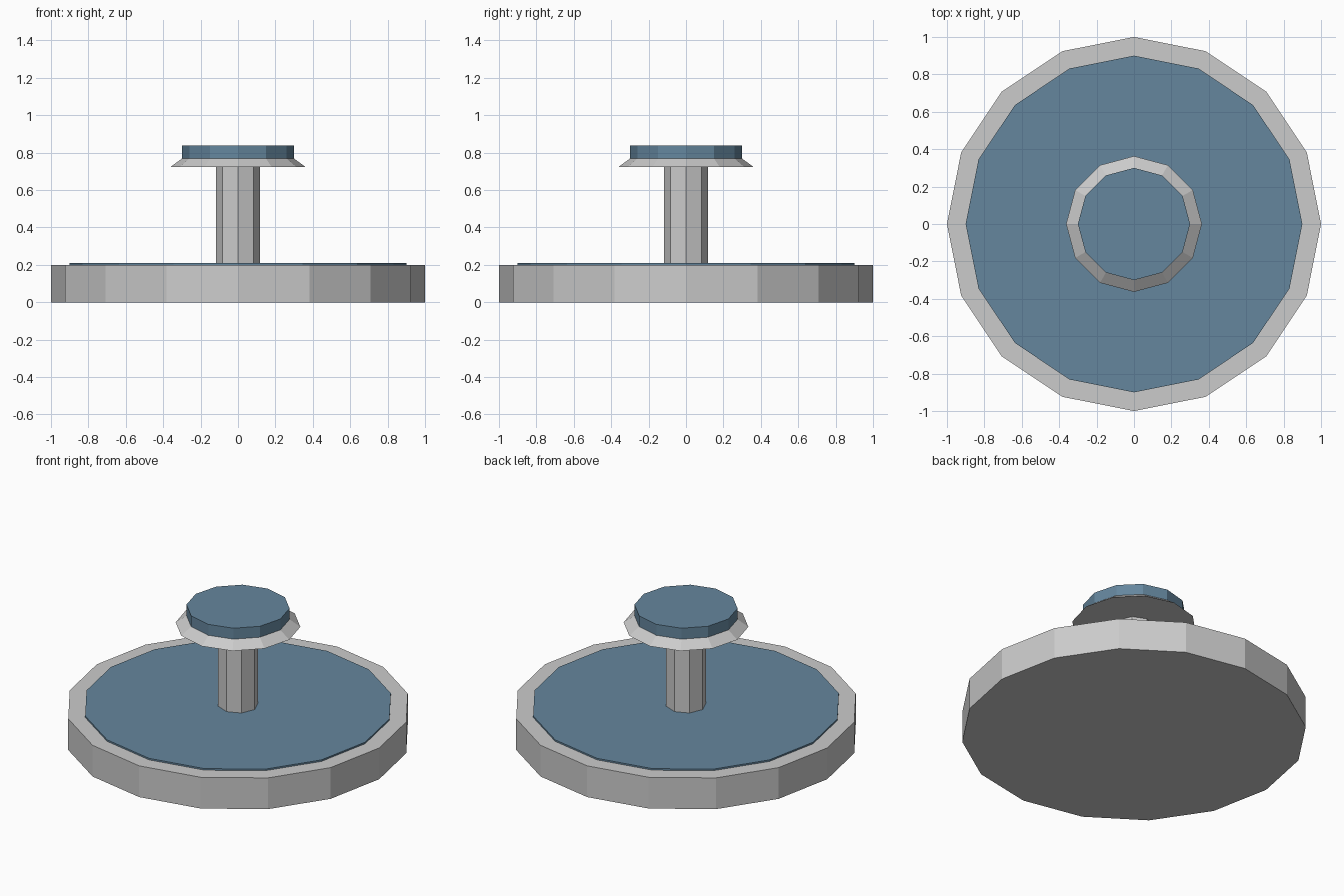
import bpy

if "Cube" in bpy.data.objects:
    bpy.data.objects.remove(bpy.data.objects["Cube"])

def material(name, color):
    m = bpy.data.materials.new(name)
    m.diffuse_color = color
    m.use_nodes = True
    m.node_tree.nodes["Principled BSDF"].inputs["Base Color"].default_value = m.diffuse_color
    return m

def frustum(name, sides, r_bottom, r_top, z0, z1, mat=None):
    # flat-sided round part with a corner on the +x axis
    bpy.ops.mesh.primitive_cone_add(vertices=sides, radius1=r_bottom, radius2=r_top,
                                    depth=z1 - z0, location=(0, 0, (z0 + z1) / 2))
    ob = bpy.context.object
    ob.name = name
    if mat:
        ob.data.materials.append(mat)
    return ob

water = material("water_blue", (0.13, 0.24, 0.34, 1))

# Stone basin and its water surface
frustum("basin", 16, 1.0, 1.0, 0.0, 0.2)
frustum("basin_water", 16, 0.9, 0.9, 0.19, 0.21, water)

# Central column
frustum("column", 8, 0.118, 0.118, 0.2, 0.73)

# Flared upper dish and the water on top of it
frustum("upper_dish", 12, 0.363, 0.3, 0.722, 0.768)
frustum("upper_water", 12, 0.3, 0.3, 0.767, 0.838, water)
